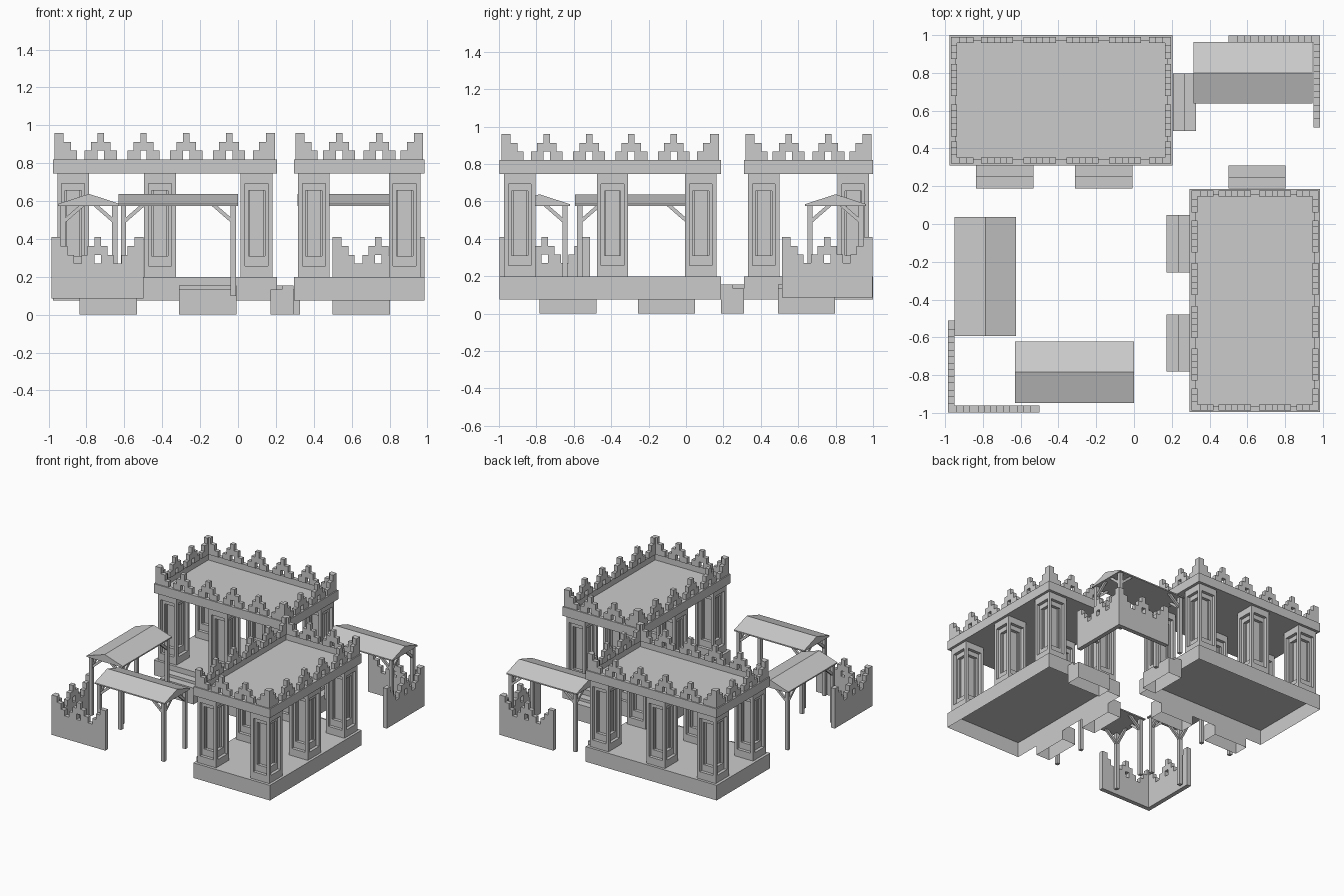
import bpy, bmesh
from math import pi
from mathutils import Vector, Matrix

if "Cube" in bpy.data.objects:
    bpy.data.objects.remove(bpy.data.objects["Cube"])

L, W = 1.182, 0.69          # building footprint
Z = Vector((0, 0, 1))


def finish(bm, name, mat=Matrix(), open_below=False):
    bmesh.ops.recalc_face_normals(bm, faces=bm.faces)
    if open_below:          # hollow underneath
        bm.normal_update()
        bmesh.ops.delete(bm, geom=[f for f in bm.faces if f.normal.z < -0.9], context='FACES')
    me = bpy.data.meshes.new(name)
    bm.to_mesh(me)
    bm.free()
    ob = bpy.data.objects.new(name, me)
    ob.matrix_world = mat
    bpy.context.collection.objects.link(ob)
    return ob


def box(bm, x0, x1, y0, y1, z0, z1):
    m = Matrix.Translation(((x0 + x1) / 2, (y0 + y1) / 2, (z0 + z1) / 2)) \
        @ Matrix.Diagonal((abs(x1 - x0), abs(y1 - y0), z1 - z0, 1))
    vs = bmesh.ops.create_cube(bm, size=1, matrix=m)['verts']
    return list({f for v in vs for f in v.link_faces})


def prism(bm, pts, origin, u, thick):
    """Extrude a profile of (along u, height) points by the vector thick."""
    o, u, t = Vector(origin), Vector(u), Vector(thick)
    a = [bm.verts.new(o + u * p + Z * h) for p, h in pts]
    b = [bm.verts.new(v.co + t) for v in a]
    bm.faces.new(a)
    bm.faces.new(b[::-1])
    n = len(a)
    for i in range(n):
        bm.faces.new((a[i], b[i], b[(i + 1) % n], a[(i + 1) % n]))


# stepped battlement profiles: right half of a full merlon, and an end merlon
HALF = [(0.017, 0), (0.085, 0), (0.085, 0.046), (0.052, 0.046),
        (0.052, 0.092), (0.017, 0.092), (0.017, 0.14)]
FULL = [(0.017, 0.046)] + HALF + [(-x, z) for x, z in HALF[::-1]] + [(-0.017, 0.046)]
END = [(0, 0), (0.117, 0), (0.117, 0.046), (0.085, 0.046),
       (0.085, 0.092), (0.048, 0.092), (0.048, 0.14), (0, 0.14)]


def merlon_run(bm, p0, p1, z, inward, mids, t=0.032):
    a, b = Vector((*p0, z)), Vector((*p1, z))
    u, length = (b - a).normalized(), (b - a).length
    thick = Vector((*inward, 0)) * t
    prism(bm, END, a, u, thick)
    prism(bm, END, b, -u, thick)
    gap = (length - 0.034) / (mids + 1)
    for i in range(mids):
        prism(bm, FULL, a + u * (0.017 + gap * (i + 1)), u, thick)


def building(tag, mat, mid_x):
    # plinth floor, hollow below
    bm = bmesh.new()
    box(bm, -L/2, L/2, -W/2, W/2, 0.075, 0.198)
    finish(bm, tag + "_plinth", mat, True)
    # columns with double recessed panels
    bm = bmesh.new()
    ex, ey, r = L/2 - 0.107, W/2 - 0.105, 0.084
    for cx in (-ex, mid_x, ex):
        for cy in (-ey, ey):
            fs = box(bm, cx - r, cx + r, cy - r, cy + r, 0.198, 0.746)
            bm.normal_update()
            sides = [f for f in fs if abs(f.normal.z) < 0.5]
            for thick, lo, hi in ((0.033, 0.257, 0.693), (0.024, 0.31, 0.656)):
                normals = [f.normal.copy() for f in sides]
                bmesh.ops.inset_individual(bm, faces=sides, thickness=thick)
                for f in sides:
                    for v in f.verts:
                        v.co.z = lo if v.co.z < 0.47 else hi
                bmesh.ops.inset_individual(bm, faces=sides, thickness=0)
                for f, nrm in zip(sides, normals):
                    for v in f.verts:
                        v.co -= nrm * 0.025
    finish(bm, tag + "_columns", mat)
    # roof slab with sunken top
    bm = bmesh.new()
    fs = box(bm, -L/2, L/2, -W/2, W/2, 0.746, 0.82)
    bm.normal_update()
    top = [f for f in fs if f.normal.z > 0.5]
    bmesh.ops.inset_individual(bm, faces=top, thickness=0.044)
    bmesh.ops.inset_individual(bm, faces=top, thickness=0)
    for v in top[0].verts:
        v.co.z -= 0.05
    finish(bm, tag + "_roof", mat)
    # battlements
    bm = bmesh.new()
    x, y = L/2 - 0.009, W/2 - 0.009
    for s in (-1, 1):
        merlon_run(bm, (-x, s*y), (x, s*y), 0.82, (0, -s), 4)
        merlon_run(bm, (s*x, -y), (s*x, y), 0.82, (-s, 0), 2)
    finish(bm, tag + "_battlements", mat)


building("back_hall", Matrix.Translation((-0.386, 0.655, 0)), -0.026)
building("right_hall", Matrix.Translation((0.640, -0.405, 0)) @ Matrix.Rotation(pi/2, 4, 'Z'), 0.012)


# entrance steps: start point on the plinth edge, outward direction, width direction
def steps(name, origin, out, side, width=0.303):
    bm = bmesh.new()
    prism(bm, [(0, 0), (0.122, 0), (0.122, 0.133), (0.062, 0.133), (0.062, 0.155), (0, 0.155)],
          (*origin, 0), (*out, 0), Vector((*side, 0)) * width)
    finish(bm, name, open_below=True)


for i, (o, d, s) in enumerate([
        ((-0.836, 0.31), (0, -1), (1, 0)), ((-0.312, 0.31), (0, -1), (1, 0)),
        ((0.206, 0.493), (1, 0), (0, 1)), ((0.499, 0.188), (0, 1), (1, 0)),
        ((0.294, -0.256), (-1, 0), (0, 1)), ((0.294, -0.782), (-1, 0), (0, 1))]):
    steps(f"steps_{i + 1}", o, d, s)


# low corner walls with battlements, s = -1 front left, s = 1 back right
for name, s in (("front_left_wall", -1), ("back_right_wall", 1)):
    bm = bmesh.new()
    cx, cy, n = 0.984 * s, 0.997 * s, 0.485 * s
    t = 0.035 * s
    prism(bm, [(0, 0.085), (n, 0.085), (n, 0.27), (0, 0.27)], (cx, cy, 0), (-1, 0, 0), (0, -t, 0))
    prism(bm, [(0, 0.085), (n - t, 0.085), (n - t, 0.27), (0, 0.27)],
          (cx, cy - t, 0), (0, -1, 0), (-t, 0, 0))
    merlon_run(bm, (cx, cy), (cx - n, cy), 0.27, (0, -s), 1, 0.035)
    merlon_run(bm, (cx, cy), (cx, cy - n), 0.27, (-s, 0), 1, 0.035)
    finish(bm, name)


# open canopies on braced posts
def canopy(name, cx, cy, rot):
    mat = Matrix.Translation((cx, cy, 0)) @ Matrix.Rotation(rot, 4, 'Z')
    l, w, p = 0.316, 0.163, 0.028
    bm = bmesh.new()
    prism(bm, [(-w, 0.575), (w, 0.575), (w, 0.585), (0, 0.638), (-w, 0.585)],
          (-l, 0, 0), (0, 1, 0), (2*l, 0, 0))
    finish(bm, name + "_roof", mat)
    brace = [(0, 0.488), (0.10, 0.575), (0.07, 0.575), (0, 0.514)]
    bm = bmesh.new()
    for sx in (-1, 1):
        for sy in (-1, 1):
            x, y = sx * (l - 0.012), sy * (w - 0.012)
            xi, yi = x - sx*p, y - sy*p
            box(bm, min(x, xi), max(x, xi), min(y, yi), max(y, yi), 0.1, 0.575)
            prism(bm, brace, (xi, y - sy*0.005, 0), (-sx, 0, 0), (0, -sy*0.018, 0))
            prism(bm, brace, (x - sx*0.005, yi, 0), (0, -sy, 0), (-sx*0.018, 0, 0))
    finish(bm, name + "_posts", mat)


canopy("left_canopy", -0.787, -0.278, pi/2)
canopy("front_canopy", -0.315, -0.784, 0)
canopy("back_canopy", 0.63, 0.80, 0)
